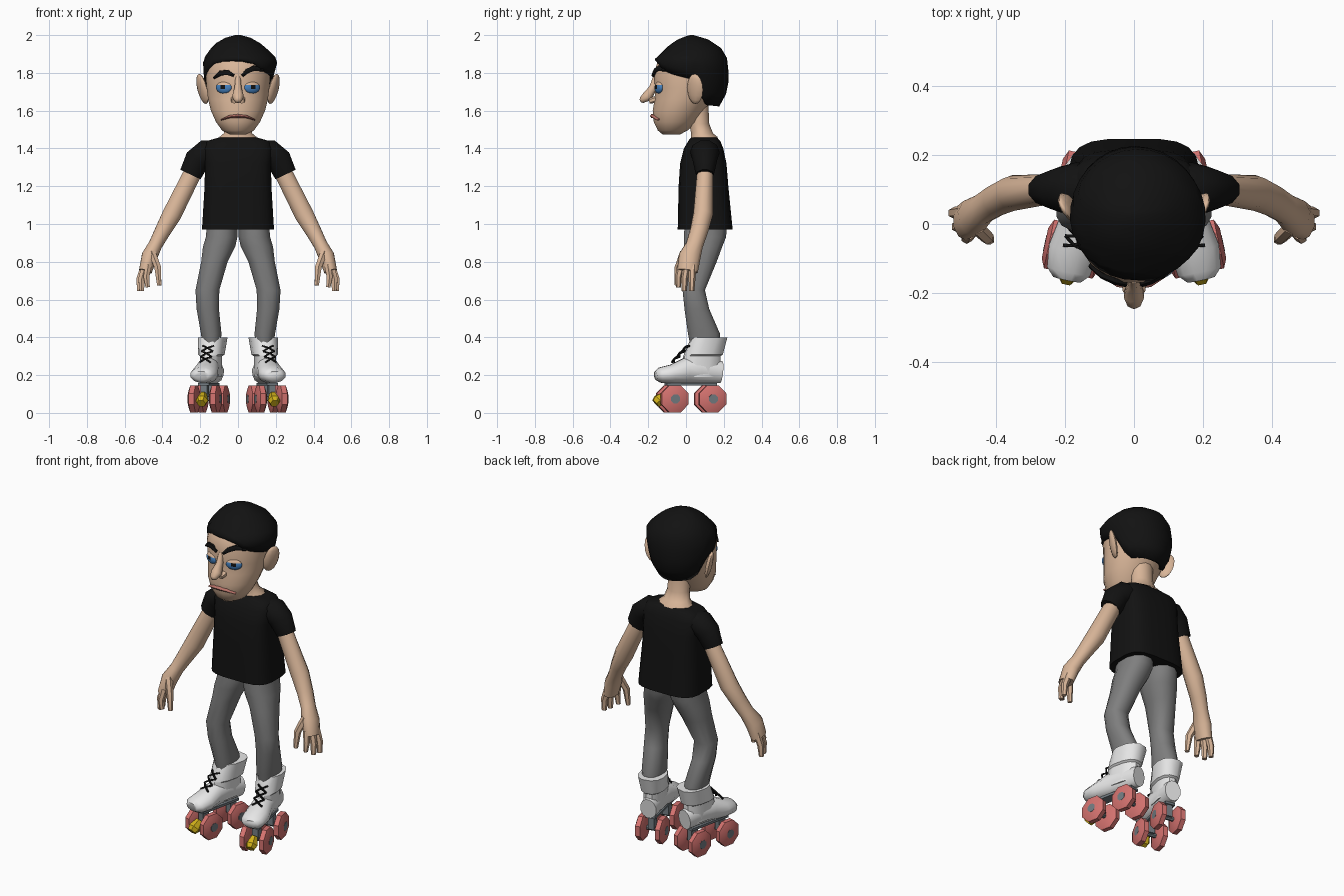
import bpy, bmesh, math
from mathutils import Vector, Matrix

if "Cube" in bpy.data.objects:
    bpy.data.objects.remove(bpy.data.objects["Cube"])

def mat(name, r, g, b):
    m = bpy.data.materials.new(name)
    m.diffuse_color = (r, g, b, 1)
    m.use_nodes = True
    m.node_tree.nodes["Principled BSDF"].inputs["Base Color"].default_value = m.diffuse_color
    return m

SKIN = mat("skin", .70, .47, .32)
BLACK = mat("black", .006, .006, .006)
GREY = mat("trouser grey", .21, .21, .21)
WHITE = mat("boot white", .80, .80, .80)
PINK = mat("wheel pink", .66, .17, .16)
METAL = mat("metal grey", .17, .20, .22)
YELLOW = mat("stopper yellow", .65, .45, .01)
BLUE = mat("eye blue", .06, .22, .52)
LIP = mat("lip", .48, .17, .14)

def finish(name, bm, mats, mirror=False, xf=None, angle=55):
    if xf:
        bm.transform(xf)
    bmesh.ops.recalc_face_normals(bm, faces=bm.faces[:])
    me = bpy.data.meshes.new(name)
    bm.to_mesh(me)
    bm.free()
    for m in mats if isinstance(mats, list) else [mats]:
        me.materials.append(m)
    ob = bpy.data.objects.new(name, me)
    bpy.context.collection.objects.link(ob)
    bpy.ops.object.select_all(action='DESELECT')
    ob.select_set(True)
    bpy.context.view_layer.objects.active = ob
    bpy.ops.object.shade_smooth_by_angle(angle=math.radians(angle))
    if mirror:
        ob.modifiers.new("mirror", 'MIRROR')
    return ob

def skin_rings(bm, rings, cap=True):
    vs = [[bm.verts.new(p) for p in r] for r in rings]
    n = len(vs[0])
    for a, b in zip(vs, vs[1:]):
        for i in range(n):
            bm.faces.new((a[i], a[(i + 1) % n], b[(i + 1) % n], b[i]))
    if cap:
        bm.faces.new(vs[0])
        bm.faces.new(vs[-1])

def spow(v, e):
    return math.copysign(abs(v) ** e, v)

# horizontal rings: rows of (z, centre x, half width, front y, back y)
def loft(name, rows, m, n=12, p=2.0, **kw):
    bm = bmesh.new()
    rings = []
    for z, cx, rx, y0, y1 in rows:
        rings.append([Vector((cx + rx * spow(math.sin(t), 2 / p),
                              (y0 + y1) / 2 - (y1 - y0) / 2 * spow(math.cos(t), 2 / p), z))
                      for t in (2 * math.pi * (i + .5) / n for i in range(n))])
    skin_rings(bm, rings)
    return finish(name, bm, m, **kw)

# rings across a path: points of (x, y, z, radius u, radius v)
def add_tube(bm, pts, n=8, ref=(0, 1, 0)):
    P = [Vector(q[:3]) for q in pts]
    rings = []
    for i, q in enumerate(pts):
        t = (P[min(i + 1, len(P) - 1)] - P[max(i - 1, 0)]).normalized()
        u = t.cross(Vector(ref)).normalized()
        v = t.cross(u)
        rings.append([P[i] + u * q[3] * math.cos(a) + v * q[4] * math.sin(a)
                      for a in (2 * math.pi * (k + .5) / n for k in range(n))])
    skin_rings(bm, rings)

def tube(name, paths, m, n=8, ref=(0, 1, 0), **kw):
    bm = bmesh.new()
    for pts in paths:
        add_tube(bm, pts, n, ref)
    return finish(name, bm, m, **kw)

def interp(rows, k):
    for a, b in zip(rows, rows[1:]):
        if k <= b[0]:
            f = max(0, (k - a[0]) / (b[0] - a[0]))
            return [p + (q - p) * f for p, q in zip(a, b)]
    return list(rows[-1])

# head and neck
HEAD = [(1.475, 0, .045, -.125, -.03), (1.495, 0, .085, -.15, .01), (1.54, 0, .118, -.172, .06),
        (1.60, 0, .145, -.178, .10), (1.66, 0, .160, -.168, .14), (1.72, 0, .168, -.166, .17),
        (1.80, 0, .174, -.172, .19), (1.88, 0, .165, -.145, .19), (1.94, 0, .10, -.07, .14)]
loft("head", HEAD, SKIN, n=20)
loft("neck", [(1.43, 0, .11, .02, .18), (1.462, 0, .10, .025, .168), (1.48, 0, .078, .025, .145),
              (1.53, 0, .065, .015, .125), (1.64, 0, .068, 0, .12)], SKIN)

def face_y(x, z):
    _, _, rx, y0, y1 = interp(HEAD, z)
    return (y0 + y1) / 2 - (y1 - y0) / 2 * math.sqrt(max(0, 1 - (x / rx) ** 2))

tube("nose", [[(0, -.155, 1.78, .014, .02), (0, -.175, 1.72, .02, .022), (0, -.205, 1.675, .032, .03),
               (0, -.235, 1.655, .02, .018), (0, -.243, 1.652, .008, .008)],
              [(0, -.15, 1.655, .042, .02), (0, -.205, 1.652, .03, .018)]][:1], SKIN)
tube("nostrils", [[(.022, -.16, 1.66, .018, .018), (.02, -.195, 1.65, .014, .014)]], SKIN,
     n=6, ref=(0, 0, 1), mirror=True)

def face_strip(name, pts, m, depth):
    tube(name, [[(x, face_y(x, z) - .002, z, r, depth) for x, z, r in pts]], m, n=6)

face_strip("mouth", [(-.085, 1.553, .004), (-.045, 1.568, .009), (0, 1.572, .011),
                     (.045, 1.568, .009), (.085, 1.553, .004)], LIP, .014)
face_strip("left_eyebrow", [(-.125, 1.775, .008), (-.09, 1.80, .015), (-.055, 1.802, .015),
                            (-.022, 1.785, .009)], BLACK, .012)
face_strip("right_eyebrow", [(.022, 1.785, .009), (.05, 1.81, .015), (.085, 1.825, .016),
                             (.13, 1.815, .009)], BLACK, .012)

# eyes: blue with black pupil and skin-coloured lid, chosen by position
bm = bmesh.new()
bmesh.ops.create_uvsphere(bm, u_segments=20, v_segments=14, radius=1)
for f in bm.faces:
    c = f.calc_center_median()
    f.material_index = 1 if c.z > .5 else 2 if abs(c.x) < .3 and c.z > -.2 and c.y < 0 else 0
finish("eyes", bm, [BLUE, SKIN, BLACK], mirror=True,
       xf=Matrix.Translation((.075, face_y(.075, 1.72) + .004, 1.722))
       @ Matrix.Rotation(math.radians(22), 4, 'Z') @ Matrix.Diagonal((.045, .016, .031, 1)))

# ears
bm = bmesh.new()
bmesh.ops.create_uvsphere(bm, u_segments=10, v_segments=8, radius=1)
finish("ears", bm, SKIN, mirror=True,
       xf=Matrix.Translation((.188, .048, 1.715)) @ Matrix.Rotation(math.radians(14), 4, 'Y')
       @ Matrix.Rotation(math.radians(-28), 4, 'Z') @ Matrix.Diagonal((.018, .047, .082, 1)))

# hair: shell whose lower edge follows the hairline by angle from the front
HAIR = [(1.62, 0, .12, -.10, .175), (1.68, 0, .16, -.13, .21), (1.75, 0, .180, -.155, .226),
        (1.87, .013, .200, -.168, .222), (1.95, 0, .13, -.085, .175), (1.985, 0, .07, -.03, .10),
        (2.0, 0, .015, .02, .04)]
LINE = [(-180, 1.62), (-112, 1.63), (-96, 1.76), (-70, 1.785), (-50, 1.845), (-25, 1.872), (3, 1.875),
        (22, 1.855), (40, 1.81), (60, 1.79), (96, 1.76), (112, 1.63), (180, 1.62)]
bm = bmesh.new()
rings = []
for f in (0, .18, .36, .52, .68, .82, .94, 1):
    ring = []
    for i in range(30):
        d = -180 + 12 * i
        lo = interp(LINE, d)[1]
        z, cx, rx, y0, y1 = interp(HAIR, lo + (2.0 - lo) * f)
        a = math.radians(d)
        ring.append((cx + rx * math.sin(a), (y0 + y1) / 2 - (y1 - y0) / 2 * math.cos(a), z))
    rings.append(ring)
skin_rings(bm, rings, cap=False)
bm.faces.new([v for v in bm.verts][-30:])
hair = finish("hair", bm, BLACK)
sol = hair.modifiers.new("thickness", 'SOLIDIFY')
sol.thickness, sol.offset = .022, -1

# shirt
loft("shirt_body", [(.97, 0, .192, -.045, .248), (1.2, 0, .178, -.04, .225), (1.32, 0, .176, -.032, .215),
                    (1.40, 0, .185, -.012, .198), (1.44, 0, .165, .012, .182), (1.457, 0, .105, .025, .165)],
     BLACK, n=20, p=3.6)
tube("sleeves", [[(.10, .1, 1.385, .06, .075), (.17, .1, 1.38, .07, .078), (.215, .1, 1.34, .071, .066),
                  (.252, .1, 1.262, .062, .048)]], BLACK, n=10, mirror=True)

# arms and hands
tube("arms", [[(.2, .1, 1.34, .045, .042), (.25, .1, 1.25, .05, .044), (.35, .09, 1.05, .053, .052),
               (.40, .068, .96, .044, .048), (.437, .045, .89, .038, .046), (.468, .02, .83, .044, .058),
               (.49, .008, .75, .036, .055)]], SKIN, n=10, mirror=True)
tube("fingers", [[(.475, -.025, .78, .02, .02), (.485, -.04, .72, .018, .018), (.478, -.04, .665, .013, .013)],
                 [(.49, .005, .78, .022, .02), (.51, -.008, .71, .02, .018), (.51, -.01, .645, .014, .014)],
                 [(.495, .035, .78, .022, .02), (.52, .032, .71, .02, .018), (.523, .03, .645, .014, .014)],
                 [(.455, -.01, .85, .022, .022), (.425, -.04, .77, .02, .02), (.417, -.047, .675, .013, .013)]],
     SKIN, n=6, mirror=True)

# trousers
loft("trouser_legs", [(1.0, .083, .083, -.01, .222), (.93, .087, .086, -.015, .215), (.88, .10, .088, -.015, .195),
                      (.80, .125, .072, -.015, .165), (.65, .162, .065, -.02, .102), (.55, .16, .061, -.01, .125),
                      (.42, .142, .056, .008, .182), (.36, .14, .05, .02, .18)], GREY, p=2.3, mirror=True)

# boots and skates are made straight, then turned outward
FOOT = Matrix.Translation((.155, .025, 0)) @ Matrix.Rotation(math.radians(12), 4, 'Z')
KW = dict(mirror=True, xf=FOOT)
loft("boot_shafts", [(.19, 0, .052, -.06, .16), (.30, 0, .055, -.04, .16), (.308, 0, .066, -.036, .172),
                     (.40, 0, .076, .005, .196)], WHITE, p=2.4, angle=40, **KW)
tube("boot_feet", [[(0, .165, .215, .048, .06), (0, .05, .228, .055, .073), (0, -.02, .226, .06, .071),
                    (0, -.10, .206, .074, .051), (0, -.165, .20, .066, .042), (0, -.19, .197, .042, .024)]],
     WHITE, n=12, ref=(0, 0, 1), **KW)
rungs = [(-.095 + .028 * i, .268 + .029 * i) for i in range(4)]
tube("laces", [[(s * .03, a[0], a[1], .006, .006), (0, (a[0] + b[0]) / 2 - .008, (a[1] + b[1]) / 2 + .004, .006, .006),
                (-s * .03, b[0], b[1], .006, .006)]
               for a, b in zip(rungs, rungs[1:]) for s in (1, -1)], BLACK, n=4, **KW)

# base plate, trucks and axles
bm = bmesh.new()
AXLES = (-.10, .105)
for c, s in [((0, 0, .152), (.06, .27, .014))] + [((0, y, .115), (.035, .045, .08)) for y in AXLES]:
    bmesh.ops.create_cube(bm, size=1, matrix=Matrix.Translation(c) @ Matrix.Diagonal((*s, 1)))
for y in AXLES:
    add_tube(bm, [(x, y, .074, .013, .013) for x in (-.06, .06)])
    for s in (-1, 1):
        add_tube(bm, [(s * .04, y, .074, .028, .028), (s * .085, y, .074, .026, .026)])
finish("skate_frames", bm, METAL, angle=30, **KW)

# wheels
tube("wheels", [[(s * .058 + o, y, .074, r, r) for o, r in ((-.026, .048), (-.014, .078), (.014, .078), (.026, .048))]
                for y in AXLES for s in (-1, 1)], PINK, n=8, angle=30, **KW)

# toe stoppers
tube("toe_stoppers", [[(0, -.135, .10, .018, .018), (0, -.172, .066, .036, .034), (0, -.19, .05, .026, .024)]],
     YELLOW, n=6, angle=30, ref=(1, 0, 0), **KW)
